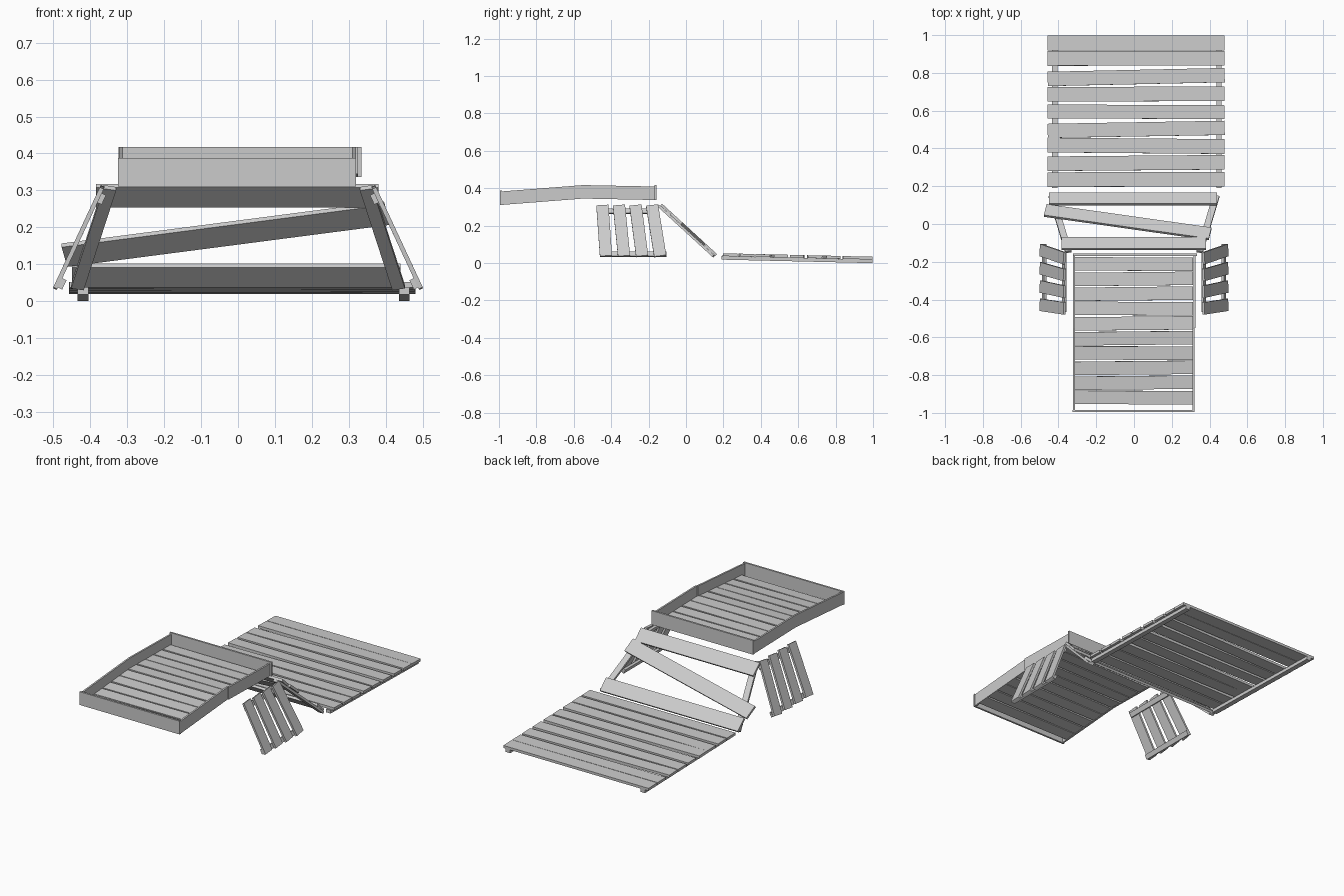
import bpy
import bmesh
from mathutils import Vector, Matrix

cube = bpy.data.objects.get("Cube")
if cube:
    bpy.data.objects.remove(cube, do_unlink=True)

GREY = (0.6, 0.6, 0.6, 1)
grey = bpy.data.materials.new("weathered_grey")
grey.use_nodes = True
grey.diffuse_color = GREY
grey.node_tree.nodes["Principled BSDF"].inputs["Base Color"].default_value = GREY


def finish(name, bm):
    bmesh.ops.recalc_face_normals(bm, faces=bm.faces)
    mesh = bpy.data.meshes.new(name)
    bm.to_mesh(mesh)
    bm.free()
    mesh.materials.append(grey)
    obj = bpy.data.objects.new(name, mesh)
    bpy.context.collection.objects.link(obj)
    return obj


def plank(name, start, end, width, thick, normal):
    """Box running from start to end, its broad face turned to normal."""
    a, b = Vector(start), Vector(end)
    along = (b - a).normalized()
    side = Vector(normal).cross(along).normalized()
    up = along.cross(side)
    frame = Matrix((along, side, up)).transposed().to_4x4()
    size = Matrix.Diagonal(((b - a).length, width, thick, 1))
    bm = bmesh.new()
    bmesh.ops.create_cube(bm, size=1, matrix=Matrix.Translation((a + b) / 2) @ frame @ size)
    return finish(name, bm)


def wall(name, x, thick, outline):
    """Side profile in y and z, extruded along x."""
    bm = bmesh.new()
    face = bm.faces.new([bm.verts.new((x - thick / 2, y, z)) for y, z in outline])
    grown = bmesh.ops.extrude_face_region(bm, geom=[face])
    verts = [v for v in grown["geom"] if isinstance(v, bmesh.types.BMVert)]
    bmesh.ops.translate(bm, verts=verts, vec=(thick, 0, 0))
    return finish(name, bm)


# Raised tray: bent floor of slats inside four walls
KINK = -0.55


def tray_floor(y):
    if y < KINK:
        return 0.345 + (y - KINK) * 0.078
    return 0.345 - (y - KINK) * 0.02


for i in range(10):
    y = -0.212 - i * 0.0785
    slope = 0.078 if y < KINK else -0.02
    tilt = 0.003 if i % 3 else -0.001
    z = tray_floor(y) + 0.008
    plank(f"tray_slat_{i + 1}", (-0.312, y - tilt, z), (0.312, y + tilt, z),
          0.071, 0.012, (0, -slope, 1))

for side, x in (("right", -0.317), ("left", 0.314)):
    for part, y0, y1, shift in (("front", -0.985, KINK, 0), ("rear", KINK, -0.165, 0.006)):
        h = 0.072
        wall(f"tray_{side}_{part}_wall", x + (shift if x > 0 else 0), 0.01,
             [(y0, tray_floor(y0)), (y1, tray_floor(y1)),
              (y1, tray_floor(y1) + h), (y0, tray_floor(y0) + h)])
plank("tray_front_wall", (-0.325, -0.99, 0.349), (0.32, -0.99, 0.349), 0.077, 0.011, (0, -1, 0))
plank("tray_rear_wall", (-0.323, -0.163, 0.377), (0.334, -0.163, 0.377), 0.082, 0.011, (0, 1, 0))

# Low deck: two rails under nine uneven slats


def deck_top(y):
    return 0.053 - (y - 0.19) * 0.023


deck_normal = (0, 0.023, 1)
deck_slats = [(0.958, 0.08, 0), (0.877, 0.077, 0.001), (0.778, 0.076, 0.01),
              (0.688, 0.077, 0.002), (0.594, 0.073, -0.002), (0.501, 0.075, 0.008),
              (0.414, 0.078, -0.004), (0.323, 0.077, 0.004), (0.236, 0.077, 0.001)]
for i, (y, width, tilt) in enumerate(deck_slats):
    z = deck_top(y) - 0.008
    plank(f"deck_slat_{i + 1}", (-0.457, y - tilt, z), (0.48, y + tilt, z), width, 0.015, deck_normal)
for side, x in (("right", -0.42), ("left", 0.45)):
    plank(f"deck_{side}_rail", (x, 0.19, deck_top(0.19) - 0.025),
          (x, 0.998, deck_top(0.998) - 0.025), 0.029, 0.019, deck_normal)

# Sloping back frame: two splayed rails and three cross boards
TOP = Vector((0, -0.14, 0.308))
DOWN = Vector((0, 0.30, -0.275)).normalized()
OUT = Vector((0, 0.275, 0.30)).normalized()


def on_frame(x, s, lift):
    return TOP + Vector((x, 0, 0)) + DOWN * s + OUT * lift


for side, sign in (("right", -1), ("left", 1)):
    plank(f"frame_{side}_rail", on_frame(sign * 0.347, -0.005, -0.006),
          on_frame(sign * 0.435, 0.395, -0.006), 0.035, 0.013, OUT)
for name, x0, s0, x1, s1 in (("top", -0.385, 0.042, 0.38, 0.042),
                             ("slanted", -0.47, 0.28, 0.403, 0.112),
                             ("bottom", -0.45, 0.362, 0.44, 0.362)):
    plank(f"frame_{name}_board", on_frame(x0, s0, 0.008), on_frame(x1, s1, 0.008), 0.08, 0.014, OUT)

# Leaning side panels: four slats on two inner rails, mirrored left and right
for side, sign in (("right", -1), ("left", 1)):
    face = Vector((sign * 0.275, 0, 0.128)).normalized()

    def on_panel(y, z, lift):
        return Vector((sign * (0.368 + (0.308 - z) * 0.465), y, z)) + face * lift

    for i in range(4):
        top_y = -0.447 + i * 0.0885
        low_y = -0.428 + i * 0.0967
        plank(f"{side}_panel_slat_{i + 1}", on_panel(top_y, 0.308, 0),
              on_panel(low_y, 0.037, 0), 0.065, 0.012, face)
    plank(f"{side}_panel_top_rail", on_panel(-0.465, 0.282, -0.012),
          on_panel(-0.15, 0.282, -0.012), 0.028, 0.013, face)
    plank(f"{side}_panel_bottom_rail", on_panel(-0.46, 0.052, -0.012),
          on_panel(-0.105, 0.052, -0.012), 0.028, 0.013, face)
